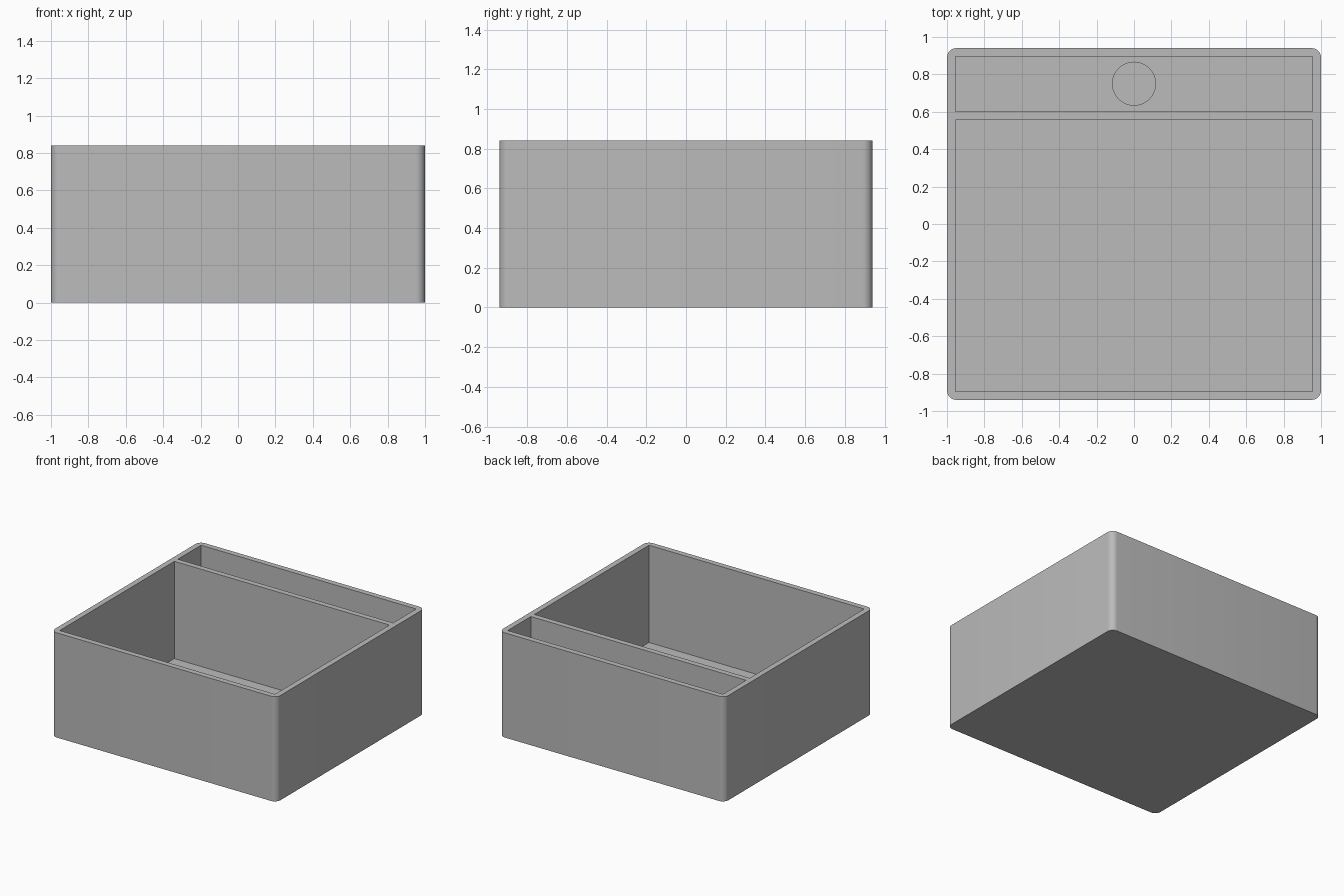
import bpy
import bmesh
import math
from mathutils import Vector

if "Cube" in bpy.data.objects:
    bpy.data.objects.remove(bpy.data.objects["Cube"])

HEIGHT = 0.84
FLOOR = 0.06
INNER_X = 0.955

grey = bpy.data.materials.new("plain grey")
grey.use_nodes = True
grey.diffuse_color = (0.5, 0.5, 0.5, 1)
grey.node_tree.nodes["Principled BSDF"].inputs["Base Color"].default_value = (0.5, 0.5, 0.5, 1)


def finish(name, bm):
    mesh = bpy.data.meshes.new(name)
    bm.to_mesh(mesh)
    bm.free()
    mesh.materials.append(grey)
    obj = bpy.data.objects.new(name, mesh)
    bpy.context.collection.objects.link(obj)
    return obj


def block(name, low, high, radius=0):
    """Box between two corners, with optionally rounded upright edges."""
    low, high = Vector(low), Vector(high)
    bm = bmesh.new()
    bmesh.ops.create_cube(bm, size=1)
    bmesh.ops.scale(bm, vec=high - low, verts=bm.verts)
    bmesh.ops.translate(bm, vec=(low + high) / 2, verts=bm.verts)
    if radius:
        upright = [e for e in bm.edges
                   if abs(e.verts[0].co.z - e.verts[1].co.z) > 0.1]
        bmesh.ops.bevel(bm, geom=upright, offset=radius, segments=8,
                        profile=0.5, affect='EDGES')
    return finish(name, bm)


def round_cutter(name, centre, radius, depth):
    bm = bmesh.new()
    bmesh.ops.create_cone(bm, cap_ends=True, segments=48,
                          radius1=radius, radius2=radius, depth=depth)
    bmesh.ops.translate(bm, vec=centre, verts=bm.verts)
    return finish(name, bm)


# Outer body with rounded corners
body = block("box_body", (-1, -0.94, 0), (1, 0.94, HEIGHT), 0.05)

# Large front compartment, narrow rear compartment, round floor recess
cutters = [
    block("front_compartment_cutter", (-INNER_X, -0.895, FLOOR), (INNER_X, 0.557, 1)),
    block("rear_compartment_cutter", (-INNER_X, 0.602, FLOOR), (INNER_X, 0.895, 1)),
    round_cutter("round_recess_cutter", (0, 0.75, FLOOR), 0.115, 0.06),
]
bpy.context.view_layer.objects.active = body
for cutter in cutters:
    cutter.hide_render = True
    cut = body.modifiers.new(cutter.name, 'BOOLEAN')
    cut.operation = 'DIFFERENCE'
    cut.solver = 'EXACT'
    cut.object = cutter
    bpy.ops.object.modifier_apply(modifier=cut.name)
    bpy.data.objects.remove(cutter)

# Smooth corners, crisp rims
bpy.ops.object.select_all(action='DESELECT')
body.select_set(True)
bpy.ops.object.shade_smooth_by_angle(angle=math.radians(30))
